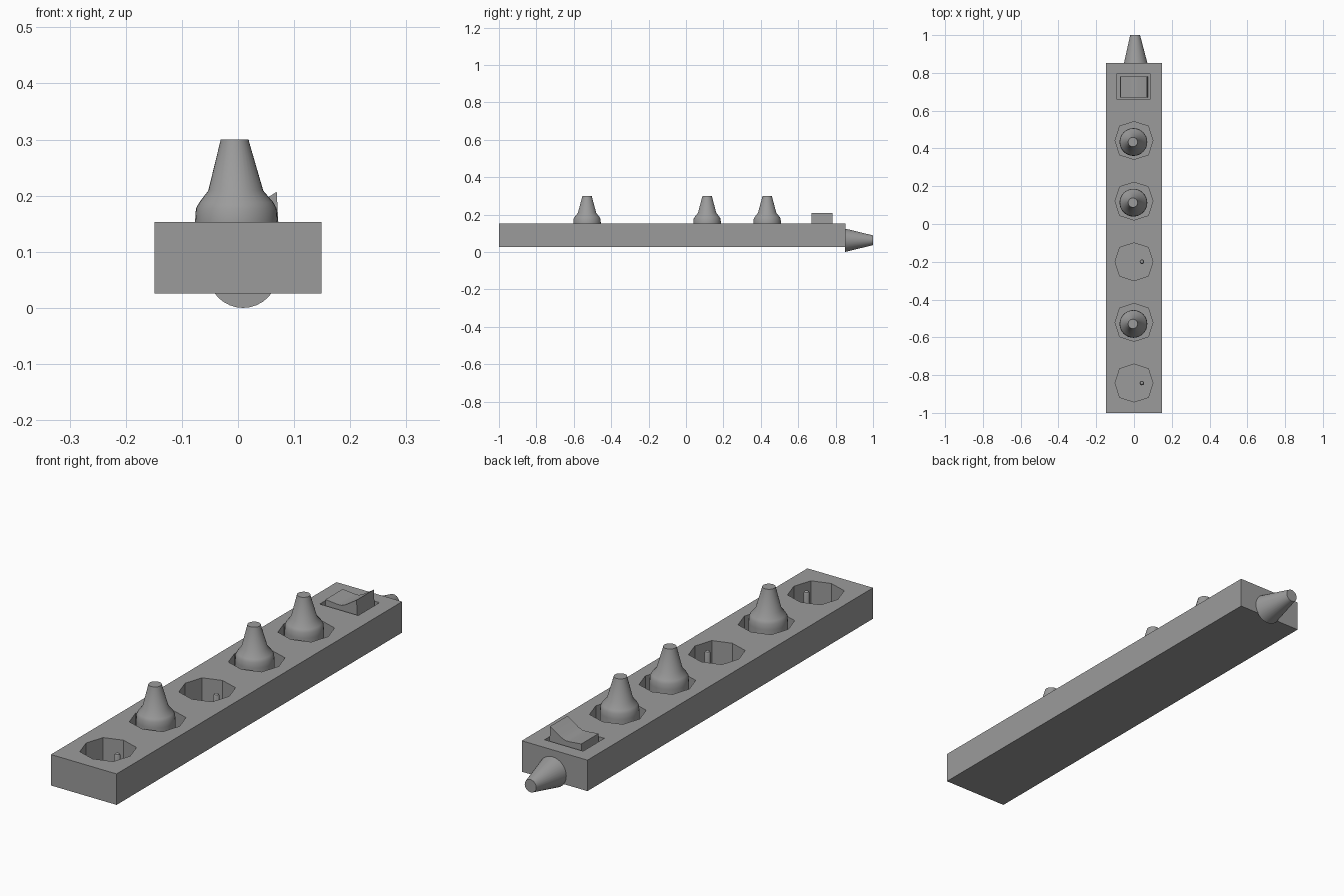
import bpy, bmesh, math
from mathutils import Matrix, Vector

if "Cube" in bpy.data.objects:
    bpy.data.objects.remove(bpy.data.objects["Cube"])

TOP = 0.153          # upper face of the housing
FLOOR = 0.045        # bottom of the socket wells
SOCKETS = [0.442 - 0.321 * i for i in range(5)]
PLUGGED = (0, 1, 3)

# Dark grey plastic
plastic = bpy.data.materials.new("dark_plastic")
plastic.diffuse_color = (0.33, 0.33, 0.33, 1)
plastic.use_nodes = True
plastic.node_tree.nodes["Principled BSDF"].inputs["Base Color"].default_value = plastic.diffuse_color


def make(name, bm):
    bmesh.ops.recalc_face_normals(bm, faces=bm.faces[:])
    mesh = bpy.data.meshes.new(name)
    bm.to_mesh(mesh)
    bm.free()
    mesh.materials.append(plastic)
    ob = bpy.data.objects.new(name, mesh)
    bpy.context.collection.objects.link(ob)
    return ob


def add_box(bm, lo, hi):
    lo, hi = Vector(lo), Vector(hi)
    mat = Matrix.Translation((lo + hi) / 2) @ Matrix.Diagonal((*(hi - lo), 1))
    bmesh.ops.create_cube(bm, size=1, matrix=mat)


def smooth(ob, angle=25):
    bpy.ops.object.select_all(action='DESELECT')
    ob.select_set(True)
    bpy.context.view_layer.objects.active = ob
    bpy.ops.object.shade_smooth_by_angle(angle=math.radians(angle))


def prism(bm, outline, vec):
    """Extrude a closed outline of 3D points along vec."""
    face = bm.faces.new([bm.verts.new(p) for p in outline])
    ext = bmesh.ops.extrude_face_region(bm, geom=[face])
    bmesh.ops.translate(bm, vec=vec,
                        verts=[g for g in ext["geom"] if isinstance(g, bmesh.types.BMVert)])
    if not face.is_valid:
        return
    bm.faces.ensure_lookup_table()


def lathe(name, rings, matrix, sides=32):
    """Solid of revolution from (radius, height, x shift) rings, capped at both ends."""
    bm = bmesh.new()
    loops = []
    for r, h, dx in rings:
        loops.append([bm.verts.new((dx + r * math.cos(2 * math.pi * k / sides),
                                    r * math.sin(2 * math.pi * k / sides), h))
                      for k in range(sides)])
    for a, b in zip(loops, loops[1:]):
        for k in range(sides):
            n = (k + 1) % sides
            bm.faces.new((a[k], a[n], b[n], b[k]))
    bm.faces.new(loops[0])
    bm.faces.new(loops[-1])
    bm.transform(matrix)
    ob = make(name, bm)
    smooth(ob)
    return ob


# Housing block
bm = bmesh.new()
add_box(bm, (-0.149, -1.0, 0.026), (0.149, 0.852, TOP))
housing = make("housing", bm)

# Cutter: eight-sided socket wells (corners slightly longer on the diagonals) and switch opening
bm = bmesh.new()
for y in SOCKETS:
    ring = []
    for k in range(8):
        r, a = (0.1, 0.107)[k % 2], k * math.pi / 4
        ring.append((r * math.cos(a), y + r * math.sin(a), FLOOR))
    prism(bm, ring, (0, 0, 0.2))
add_box(bm, (-0.09, 0.658, 0.11), (0.085, 0.796, 0.25))
cutter = make("well_cutter", bm)
cutter.hide_render = True
mod = housing.modifiers.new("wells", 'BOOLEAN')
mod.operation = 'DIFFERENCE'
mod.solver = 'EXACT'
mod.object = cutter
bpy.context.view_layer.objects.active = housing
bpy.ops.object.modifier_apply(modifier=mod.name)
bpy.data.objects.remove(cutter)

# Plugs in three wells, earth pins in the open ones
plug_rings = [(0.0735, FLOOR, 0), (0.0735, 0.155, 0), (0.072, 0.177, 0), (0.066, 0.188, 0),
              (0.049, 0.209, -0.001), (0.026, 0.295, -0.003), (0.025, 0.3, -0.003)]
pin_rings = [(0.012, FLOOR, 0), (0.012, 0.14, 0), (0.009, 0.147, 0), (0.004, 0.15, 0)]
for i, y in enumerate(SOCKETS):
    if i in PLUGGED:
        lathe(f"plug_{i + 1}", plug_rings, Matrix.Translation((-0.003, y - 0.008, 0)))
    else:
        pin = lathe(f"earth_pin_{i + 1}", pin_rings, Matrix.Translation((0.042, y, 0)), 12)
        smooth(pin, 50)

# Rocker switch with a bent top
bm = bmesh.new()
profile = [(-0.074, 0.11), (0.074, 0.11), (0.069, 0.207), (0.018, 0.174),
           (0.0, 0.167), (-0.018, 0.167), (-0.072, 0.172)]
prism(bm, [(x, 0.67, z) for x, z in profile], (0, 0.112, 0))
smooth(make("rocker_switch", bm))

# Tapered cable sleeve on the back end
lathe("cable_sleeve", [(0.0625, 0, 0), (0.026, 0.15, -0.003)],
      Matrix.Translation((0.009, 0.85, 0.0625)) @ Matrix.Rotation(-math.pi / 2, 4, 'X'))
